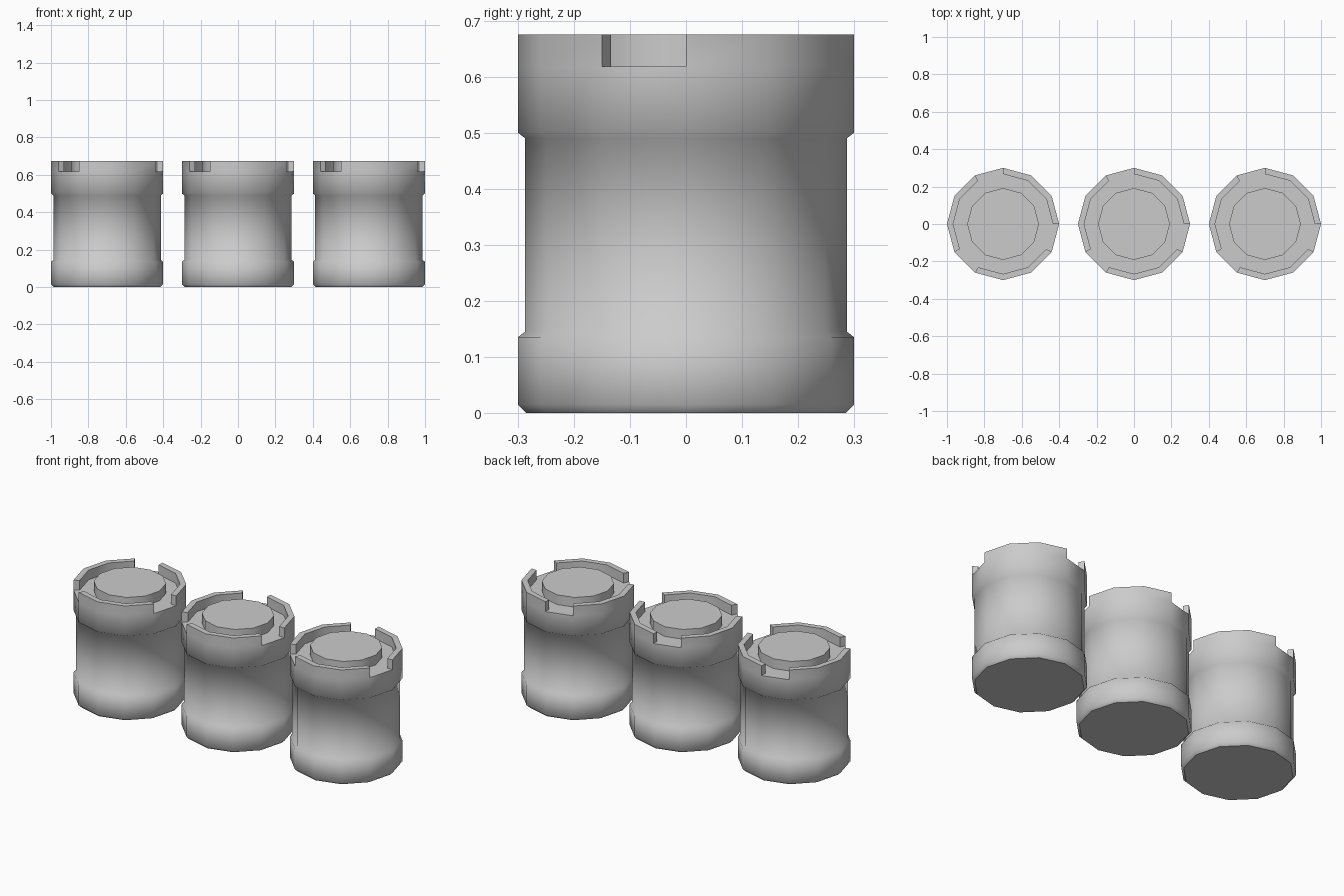
import bpy, bmesh
from math import cos, sin, pi, radians
from mathutils import Vector

cube = bpy.data.objects.get("Cube")
if cube:
    bpy.data.objects.remove(cube, do_unlink=True)

SIDES = 12
FLOOR, TOP = 0.618, 0.675

# single grey material
grey = bpy.data.materials.new("plain grey")
grey.use_nodes = True
colour = (0.6, 0.6, 0.6, 1)
grey.diffuse_color = colour
grey.node_tree.nodes["Principled BSDF"].inputs["Base Color"].default_value = colour

# (radius, height) from the base, up the wall, over the floor, to the raised disc
profile = [
    (0.285, 0), (0.3, 0.015), (0.3, 0.135), (0.287, 0.145),
    (0.287, 0.49), (0.3, 0.5), (0.3, FLOOR), (0.267, FLOOR),
    (0.192, FLOOR), (0.192, TOP),
]
RIM_BAND = 6


def build_canister_mesh():
    bm = bmesh.new()
    rings = [[bm.verts.new((r * cos(2 * pi * k / SIDES), r * sin(2 * pi * k / SIDES), z))
              for k in range(SIDES)] for r, z in profile]
    rim = []
    for i, (low, high) in enumerate(zip(rings, rings[1:])):
        for k in range(SIDES):
            n = (k + 1) % SIDES
            face = bm.faces.new((low[k], low[n], high[n], high[k]))
            if i == RIM_BAND and k % 4 != 3:
                rim.append(face)
    # base and disc caps
    bm.faces.new(rings[0][::-1])
    bm.faces.new(rings[-1])
    # raise the rim, leaving three notches
    raised = bmesh.ops.extrude_face_region(bm, geom=rim)["geom"]
    bmesh.ops.translate(bm, vec=Vector((0, 0, TOP - FLOOR)),
                        verts=[v for v in raised if isinstance(v, bmesh.types.BMVert)])
    old = [f for f in rim if f.is_valid]
    if old:
        bmesh.ops.delete(bm, geom=old, context='FACES')
    bmesh.ops.recalc_face_normals(bm, faces=bm.faces)
    mesh = bpy.data.meshes.new("canister")
    bm.to_mesh(mesh)
    bm.free()
    mesh.materials.append(grey)
    return mesh


# three canisters in a row
for name, x in (("right", -0.7), ("middle", 0), ("left", 0.7)):
    mesh = build_canister_mesh()
    canister = bpy.data.objects.new(name + "_canister", mesh)
    canister.location.x = x
    bpy.context.collection.objects.link(canister)
    bpy.ops.object.select_all(action='DESELECT')
    canister.select_set(True)
    bpy.context.view_layer.objects.active = canister
    bpy.ops.object.shade_smooth_by_angle(angle=radians(60))
    # keep level faces flat
    for face in mesh.polygons:
        if abs(face.normal.z) > 0.99:
            face.use_smooth = False
